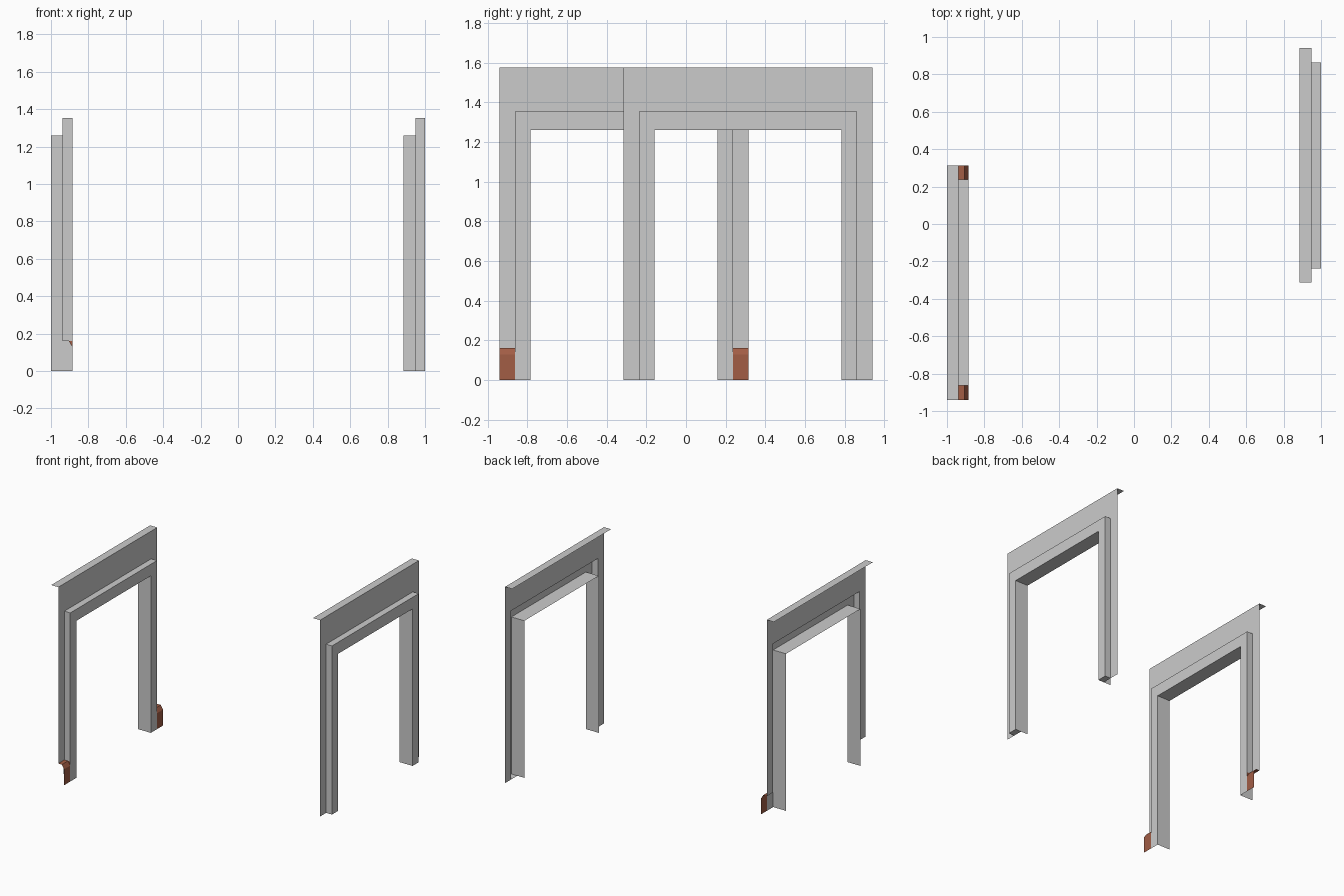
import bpy

if "Cube" in bpy.data.objects:
    bpy.data.objects.remove(bpy.data.objects["Cube"])

BROWN = bpy.data.materials.new("brown_wood")
BROWN.diffuse_color = (0.36, 0.11, 0.06, 1)
BROWN.use_nodes = True
BROWN.node_tree.nodes["Principled BSDF"].inputs["Base Color"].default_value = BROWN.diffuse_color

HALF = 0.627         # half width of one frame
BACK, WALL, FRONT = 0.0, 0.063, 0.115   # depth steps along x
FOOT = 0.16          # skirting height
STEP = 0.077         # width of skirting and wall strip beside the trim


def add_mesh(name, quads, loc, mat=None):
    verts, faces = [], []
    for q in quads:
        faces.append(list(range(len(verts), len(verts) + len(q))))
        verts += q
    me = bpy.data.meshes.new(name)
    me.from_pydata(verts, [], faces)
    me.validate()
    ob = bpy.data.objects.new(name, me)
    ob.location = loc
    bpy.context.collection.objects.link(ob)
    if mat:
        me.materials.append(mat)
    return ob


def arch(x, inset, top, base):
    """Upside-down U of four points."""
    w = HALF - inset
    return [(x, -w, base), (x, -w, top), (x, w, top), (x, w, base)]


def band(a, b, base):
    """Three quads joining two arches."""
    p, q = arch(*a, base), arch(*b, base)
    return [[p[i], p[i + 1], q[i + 1], q[i]] for i in range(3)]


def door_frame(side, loc, skirted):
    base = FOOT if skirted else 0.0
    outer = (WALL, 0.0, 1.575)
    wall_in = (WALL, STEP, 1.353)
    trim_out = (FRONT, STEP, 1.353)
    trim_in = (FRONT, 0.155, 1.26)
    reveal = (BACK, 0.155, 1.26)

    # wall panel with the narrow ledge on top
    ledge = [(WALL, -HALF, 1.575), (WALL, HALF, 1.575),
             (BACK, HALF, 1.575), (BACK, -HALF, 1.575)]
    add_mesh(side + "_wall_panel", band(outer, wall_in, base) + [ledge], loc)

    # raised trim: outer edge, face and deep inner reveal
    trim = (band(wall_in, trim_out, base) + band(trim_out, trim_in, 0)
            + band(trim_in, reveal, 0))
    if not skirted:
        for s in (-1, 1):
            a, b = s * (HALF - STEP), s * (HALF - 0.155)
            trim.append([(WALL, a, 0), (FRONT, a, 0), (FRONT, b, 0), (WALL, b, 0)])
    add_mesh(side + "_door_trim", trim, loc)

    # chamfered skirting strips, open at the outer ends
    if skirted:
        prof = [(FRONT, 0), (FRONT, 0.128), (0.095, FOOT), (WALL, FOOT)]
        for s, tag in ((-1, "front"), (1, "back")):
            a, b = s * HALF, s * (HALF - STEP)
            quads = [[(x0, a, z0), (x0, b, z0), (x1, b, z1), (x1, a, z1)][::s]
                     for (x0, z0), (x1, z1) in zip(prof, prof[1:])]
            # small closing piece where the chamfer meets the trim
            quads.append([(FRONT, b, 0.128), (FRONT, b, FOOT), (0.095, b, FOOT)])
            add_mesh(side + "_skirting_" + tag, quads, loc, BROWN)


door_frame("left", (-1.0, -0.313, 0), True)
door_frame("right", (0.885, 0.313, 0), False)
